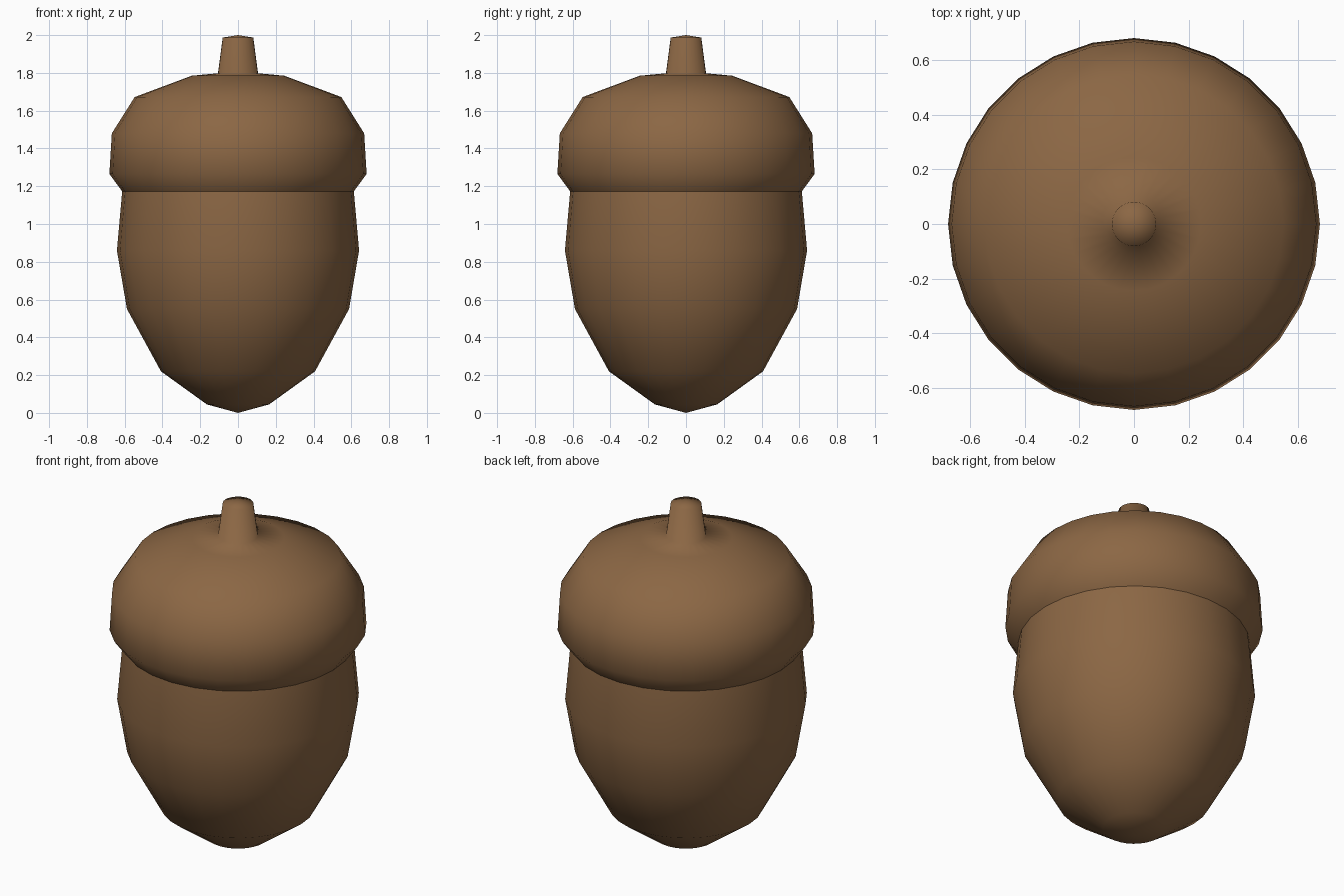
import bpy
import bmesh
from math import tau
from mathutils import Matrix, Vector

SIDES = 28

cube = bpy.data.objects.get("Cube")
if cube:
    bpy.data.objects.remove(cube, do_unlink=True)

# Single warm brown shared by all parts
brown = bpy.data.materials.new("acorn brown")
brown.use_nodes = True
colour = (0.26, 0.135, 0.058, 1)
brown.diffuse_color = colour
shader = next(n for n in brown.node_tree.nodes if n.type == 'BSDF_PRINCIPLED')
shader.inputs["Base Color"].default_value = colour
shader.inputs["Roughness"].default_value = 0.8


def lathe(name, profile):
    """Revolve a (radius, height) profile, listed bottom to top, around z."""
    bm = bmesh.new()
    verts = [bm.verts.new((r, 0, z)) for r, z in profile]
    edges = [bm.edges.new(pair) for pair in zip(verts, verts[1:])]
    bmesh.ops.spin(bm, geom=verts + edges, cent=(0, 0, 0), axis=(0, 0, 1),
                   angle=tau, steps=SIDES, use_merge=True)
    bmesh.ops.remove_doubles(bm, verts=bm.verts[:], dist=0.0005)
    bmesh.ops.recalc_face_normals(bm, faces=bm.faces[:])
    for face in bm.faces:
        face.smooth = True
    mesh = bpy.data.meshes.new(name)
    bm.to_mesh(mesh)
    bm.free()
    mesh.materials.append(brown)
    obj = bpy.data.objects.new(name, mesh)
    bpy.context.collection.objects.link(obj)
    return obj


# Nut body, tapering to a blunt point and running up to the cap rim
lathe("nut", [(0, 0.005), (0.165, 0.045), (0.408, 0.22), (0.588, 0.55),
              (0.641, 0.86), (0.613, 1.175)])

# Cap with a turned-in rim, flowing smoothly into the stem
lathe("cap_and_stem", [(0.611, 1.17), (0.681, 1.265), (0.668, 1.48),
                       (0.547, 1.672), (0.245, 1.785), (0.106, 1.798),
                       (0.081, 1.987), (0, 2.0)])

# Whole model rests on the ground
for obj_name in ("nut",):
    bpy.data.objects[obj_name].data.vertices[0].co.z = 0
